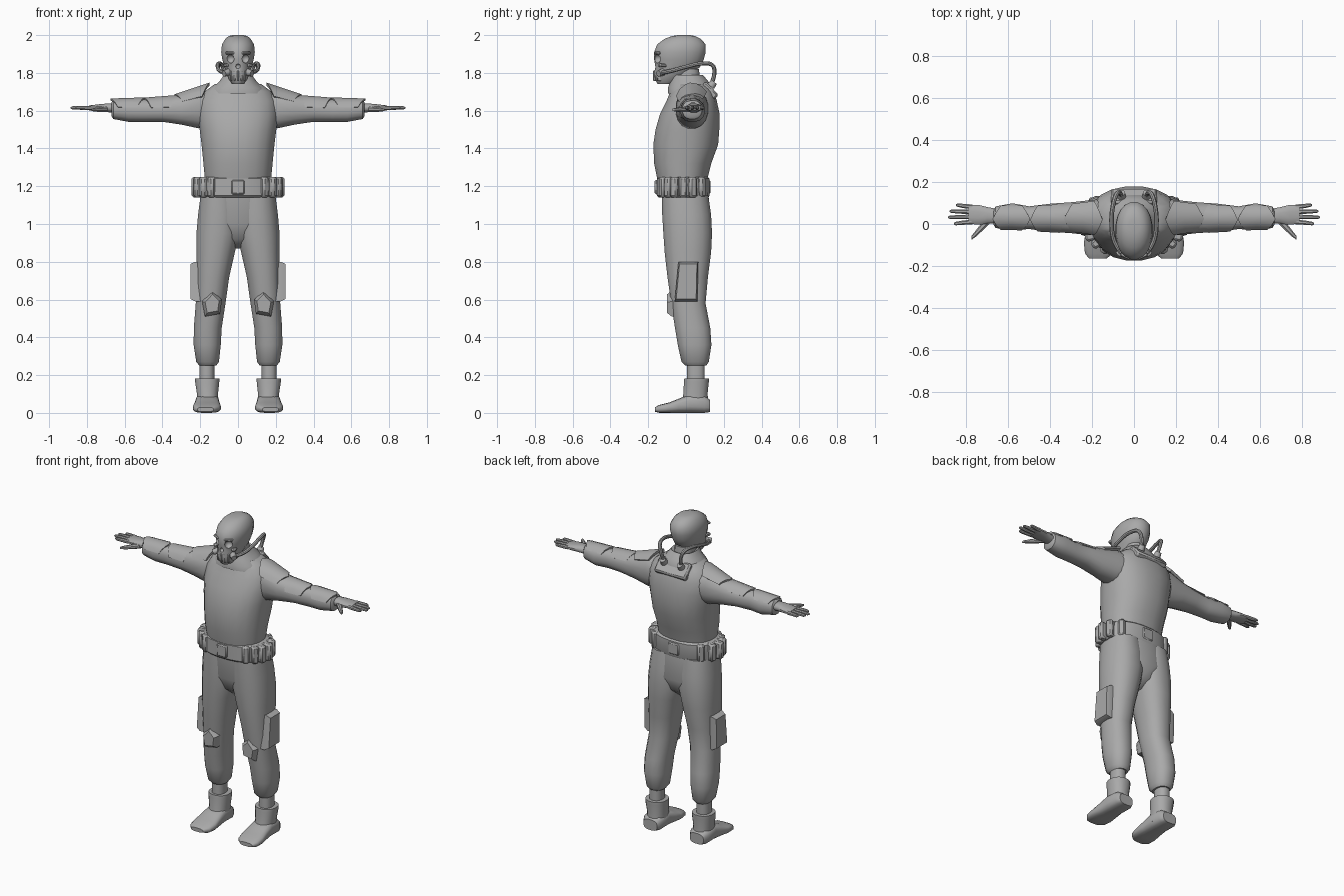
import bpy, bmesh, math
from mathutils import Vector, Matrix

cube = bpy.data.objects.get("Cube")
if cube:
    bpy.data.objects.remove(cube, do_unlink=True)

grey = bpy.data.materials.new("suit grey")
grey.use_nodes = True
tone = (0.4, 0.4, 0.4, 1)
grey.diffuse_color = tone
grey.node_tree.nodes["Principled BSDF"].inputs["Base Color"].default_value = tone
parts = []


def finish(name, bm, pair=False):
    """Turn a bmesh into an object, or a mirrored left/right pair."""
    bmesh.ops.recalc_face_normals(bm, faces=bm.faces)
    for prefix in (("left_", "right_") if pair else ("",)):
        if prefix == "right_":
            bm.transform(Matrix.Scale(-1, 4, (1, 0, 0)))
            bmesh.ops.reverse_faces(bm, faces=bm.faces)
        mesh = bpy.data.meshes.new(prefix + name)
        bm.to_mesh(mesh)
        mesh.materials.append(grey)
        ob = bpy.data.objects.new(prefix + name, mesh)
        bpy.context.collection.objects.link(ob)
        parts.append(ob)
    bm.free()
    return ob


def loft(name, axis, rings, pair=False, power=2.3, sides=16):
    """Skin rings of (position, a_min, a_max, b_min, b_max) along an axis."""
    bm = bmesh.new()
    loops = []
    for t, a0, a1, b0, b1 in rings:
        loop = []
        for i in range(sides):
            w = math.tau * (i + 0.5) / sides
            c, s = math.cos(w), math.sin(w)
            a = (a0 + a1) / 2 + (a1 - a0) / 2 * math.copysign(abs(c) ** (2 / power), c)
            b = (b0 + b1) / 2 + (b1 - b0) / 2 * math.copysign(abs(s) ** (2 / power), s)
            loop.append(bm.verts.new({"x": (t, a, b), "y": (a, t, b), "z": (a, b, t)}[axis]))
        loops.append(loop)
    for lo, hi in zip(loops, loops[1:]):
        for i in range(sides):
            j = (i + 1) % sides
            bm.faces.new((lo[i], lo[j], hi[j], hi[i]))
    bm.faces.new(loops[0])
    bm.faces.new(loops[-1])
    return finish(name, bm, pair)


def column(name, rows, **kw):
    """Loft upright symmetric rings of (z, half width, y front, y back)."""
    return loft(name, "z", [(z, -w, w, f, b) for z, w, f, b in rows], **kw)


def box(name, centre, size, turn=0, tilt=0, bevel=0.01, pair=False):
    bm = bmesh.new()
    bmesh.ops.create_cube(bm, size=1)
    bm.transform(Matrix.Diagonal((*size, 1)))
    bmesh.ops.bevel(bm, geom=bm.edges[:], offset=bevel, segments=1, affect='EDGES')
    bm.transform(Matrix.Translation(centre) @ Matrix.Rotation(turn, 4, 'Z') @ Matrix.Rotation(tilt, 4, 'X'))
    return finish(name, bm, pair)


def pad(name, outline, normal_axis, base, top, shrink, pair=True):
    """Raised pad with sloped edges from a flat outline."""
    bm = bmesh.new()
    cu = sum(p[0] for p in outline) / len(outline)
    cv = sum(p[1] for p in outline) / len(outline)
    place = (lambda u, v, d: (u, d, v)) if normal_axis == "y" else (lambda u, v, d: (d, u, v))
    mid = base + (top - base) * 0.65
    layers = [[bm.verts.new(place(cu + (u - cu) * k, cv + (v - cv) * k, d)) for u, v in outline]
              for d, k in ((base, 1), (mid, 1), (top, shrink))]
    n = len(outline)
    for lo, hi in zip(layers, layers[1:]):
        for i in range(n):
            bm.faces.new((lo[i], lo[(i + 1) % n], hi[(i + 1) % n], hi[i]))
    bm.faces.new(layers[0])
    bm.faces.new(layers[-1])
    return finish(name, bm, pair)


def shell(name, x0, x1, point, inner, outer, spread):
    """Curved arm plate; inner and outer are (y, z, y radius, z radius)."""
    bm = bmesh.new()
    rows = []
    for k in range(-3, 4):
        w = math.radians(spread) * k / 3 - 0.15
        cut = point * abs(k) / 3
        row = []
        for x in (x0 + cut, (x0 + x1) / 2, x1 - cut):
            f = (x - x0) / (x1 - x0)
            y, z, ry, rz = (p + (q - p) * f for p, q in zip(inner, outer))
            row += [bm.verts.new((x, y + s * ry * math.sin(w), z + s * rz * math.cos(w))) for s in (1, 0.82)]
        rows.append(row)
    order = (0, 2, 4, 5, 3, 1)
    for p, q in zip(rows, rows[1:]):
        for i in range(6):
            a, b = order[i], order[(i + 1) % 6]
            bm.faces.new((p[a], p[b], q[b], q[a]))
    for row in (rows[0], rows[-1]):
        bm.faces.new([row[i] for i in order])
    finish(name, bm, True)


def knob(name, centre, radius, depth, direction, pair=True):
    bm = bmesh.new()
    bmesh.ops.create_cone(bm, cap_ends=True, segments=12, radius1=radius, radius2=radius * 0.8, depth=depth)
    turn = Vector(direction).to_track_quat('Z', 'Y').to_matrix().to_4x4()
    bm.transform(Matrix.Translation(centre) @ turn)
    finish(name, bm, pair)


# Torso and collar
column("torso", [(1.22, .175, -.15, .11), (1.32, .185, -.17, .135), (1.42, .195, -.175, .172),
                 (1.50, .205, -.163, .178), (1.58, .215, -.14, .18), (1.65, .21, -.105, .165),
                 (1.70, .18, -.085, .15), (1.74, .125, -.07, .125)], sides=20)
column("collar", [(1.69, .155, -.098, .14), (1.72, .14, -.098, .14), (1.755, .10, -.085, .12),
                  (1.79, .075, -.075, .09), (1.78, .06, -.06, .07)])
column("neck", [(1.70, .06, -.06, .08), (1.82, .055, -.06, .07)])

# Head with cut eye sockets and nose opening
head = column("skull_head", [(1.74, .03, -.15, -.07), (1.765, .05, -.165, -.02), (1.80, .062, -.17, .03),
                             (1.83, .072, -.163, .075), (1.87, .084, -.17, .095), (1.91, .09, -.17, .106),
                             (1.95, .086, -.155, .106), (1.98, .068, -.115, .08), (1.995, .05, -.075, .05),
                             (2.0, .03, -.04, .02)], power=2.1, sides=20)
bm = bmesh.new()
for x, z, r in ((-.04, 1.875, .024), (.04, 1.875, .024), (0, 1.835, .013)):
    bmesh.ops.create_icosphere(bm, subdivisions=2, radius=r, matrix=Matrix.Translation((x, -.163 + abs(x) * .3, z)))
cutter = finish("socket_cutter", bm)
parts.remove(cutter)
cutter.hide_render = True
cut = head.modifiers.new("sockets", 'BOOLEAN')
cut.operation, cut.object, cut.solver = 'DIFFERENCE', cutter, 'EXACT'
bpy.context.view_layer.objects.active = head
bpy.ops.object.modifier_apply(modifier=cut.name)
bpy.data.objects.remove(cutter, do_unlink=True)

# Mask details
for x in (-.036, -.018, 0, .018, .036):
    box("mask_tooth", (x, -.163 + abs(x) * .6, 1.785), (.011, .022, .055), bevel=.003)
box("brow", (.04, -.15, 1.905), (.05, .025, .014), turn=.45, bevel=.004, pair=True)
box("cheek", (.058, -.12, 1.84), (.025, .05, .02), turn=.4, bevel=.006, pair=True)
knob("mask_valve", (.062, -.135, 1.80), .02, .035, (.7, -.6, -.2))

# Air hoses from the mask to the back plate
for side, prefix in ((1, "left_"), (-1, "right_")):
    curve = bpy.data.curves.new(prefix + "hose", 'CURVE')
    curve.dimensions, curve.bevel_depth, curve.bevel_resolution = '3D', .011, 2
    curve.resolution_u, curve.use_fill_caps = 5, True
    path = [(.065, -.135, 1.80), (.095, -.08, 1.81), (.107, 0, 1.832), (.10, .09, 1.85),
            (.085, .14, 1.84), (.07, .15, 1.80), (.06, .135, 1.74)]
    spline = curve.splines.new('BEZIER')
    spline.bezier_points.add(len(path) - 1)
    for p, (x, y, z) in zip(spline.bezier_points, path):
        p.co = (side * x, y, z)
        p.handle_left_type = p.handle_right_type = 'AUTO'
    hose = bpy.data.objects.new(prefix + "hose", curve)
    bpy.context.collection.objects.link(hose)
    curve.materials.append(grey)
    bpy.ops.object.select_all(action='DESELECT')
    hose.select_set(True)
    bpy.context.view_layer.objects.active = hose
    bpy.ops.object.convert(target='MESH')
    parts.append(bpy.context.view_layer.objects.active)
box("back_plate", (0, .125, 1.705), (.22, .04, .10), tilt=.75)
knob("hose_socket", (.06, .14, 1.74), .022, .03, (0, .6, .8))

# Belt with pouches
column("belt", [(1.14, .205, -.145, .12), (1.15, .215, -.155, .125), (1.24, .205, -.155, .125),
                (1.25, .19, -.145, .115)], sides=24)
box("buckle", (0, -.155, 1.195), (.07, .022, .075), bevel=.006)
for angle in (38, 54, 70, 90, 112, 135):
    w = math.radians(angle)
    box("pouch", (.216 * math.sin(w), -.015 - .125 * math.cos(w), 1.195), (.042, .06, .108), turn=w, pair=True)
box("back_pouch", (0, .115, 1.195), (.08, .03, .08))

# Trousers
column("pelvis", [(.87, .03, -.03, .05), (.92, .10, -.09, .11), (1.0, .19, -.12, .138), (1.16, .195, -.13, .12)])
loft("trouser_leg", "z", [(.25, .115, .205, -.005, .108), (.27, .10, .222, -.025, .122), (.36, .09, .236, -.045, .136),
                          (.45, .085, .235, -.06, .13), (.58, .065, .225, -.08, .105), (.72, .045, .222, -.10, .118),
                          (.85, .015, .222, -.115, .135), (.95, -.01, .222, -.122, .14), (1.05, -.01, .213, -.128, .135),
                          (1.15, 0, .20, -.13, .12)], pair=True)
pad("knee_pad", [(.19, .59), (.135, .65), (.085, .60), (.095, .525), (.175, .51)], "y", -.03, -.10, .7)
pad("thigh_pocket", [(-.04, .80), (.065, .80), (.06, .59), (-.06, .59)], "x", .18, .252, .88)

# Boots
loft("ankle", "z", [(.16, .125, .205, .005, .10), (.27, .125, .205, .005, .10)], pair=True)
loft("boot_shaft", "z", [(.03, .10, .222, -.03, .123), (.10, .105, .218, -.015, .115), (.165, .098, .228, -.012, .122),
                         (.182, .098, .228, -.01, .122), (.182, .115, .21, .005, .105)], pair=True)
loft("boot_foot", "y", [(.126, .115, .21, .004, .07), (.10, .10, .226, 0, .09), (.02, .10, .226, 0, .10),
                        (-.04, .095, .232, 0, .075), (-.09, .09, .24, 0, .055), (-.14, .10, .235, 0, .043),
                        (-.165, .13, .215, .006, .03)], pair=True, power=3)

# Arms and plates
loft("sleeve", "x", [(.15, -.03, .12, 1.52, 1.70), (.21, -.055, .115, 1.505, 1.715), (.30, -.045, .105, 1.525, 1.685),
                     (.40, -.038, .098, 1.54, 1.665), (.50, -.025, .085, 1.54, 1.66), (.58, -.03, .10, 1.54, 1.662),
                     (.66, -.02, .085, 1.555, 1.655), (.67, -.005, .07, 1.57, 1.645)], pair=True)
shell("shoulder_plate", .15, .335, .04, (.035, 1.655, .10, .095), (.035, 1.615, .07, .073), 62)
shell("upper_arm_plate", .32, .495, .035, (.03, 1.60, .076, .084), (.03, 1.60, .066, .07), 68)
shell("forearm_plate", .495, .675, .04, (.033, 1.60, .066, .071), (.033, 1.605, .062, .06), 68)

# Hands
loft("palm", "x", [(.64, .005, .07, 1.585, 1.64), (.70, 0, .082, 1.593, 1.638), (.74, -.005, .092, 1.597, 1.634),
                   (.79, 0, .094, 1.602, 1.628)], pair=True, sides=12)
for finger, y, fan, tip in (("index", .01, -.008, .86), ("middle", .034, -.002, .887),
                            ("ring", .058, .003, .88), ("little", .082, .008, .85)):
    loft(finger + "_finger", "x", [(x, y + s - r, y + s + r, 1.615 - r, 1.615 + r) for x, s, r in
                                   ((.77, 0, .012), ((.78 + tip) / 2, fan / 2, .011),
                                    (tip - .01, fan, .009), (tip, fan, .004))], pair=True, sides=8)
loft("thumb", "x", [(.69, .0, .04, 1.592, 1.625), (.725, -.035, .01, 1.592, 1.62), (.755, -.062, -.03, 1.594, 1.616),
                    (.775, -.076, -.056, 1.598, 1.612)], pair=True, sides=8)

# Smooth shading with crisp plate edges
bpy.ops.object.select_all(action='DESELECT')
for ob in parts:
    ob.select_set(True)
bpy.context.view_layer.objects.active = parts[0]
bpy.ops.object.shade_smooth_by_angle(angle=math.radians(40))
